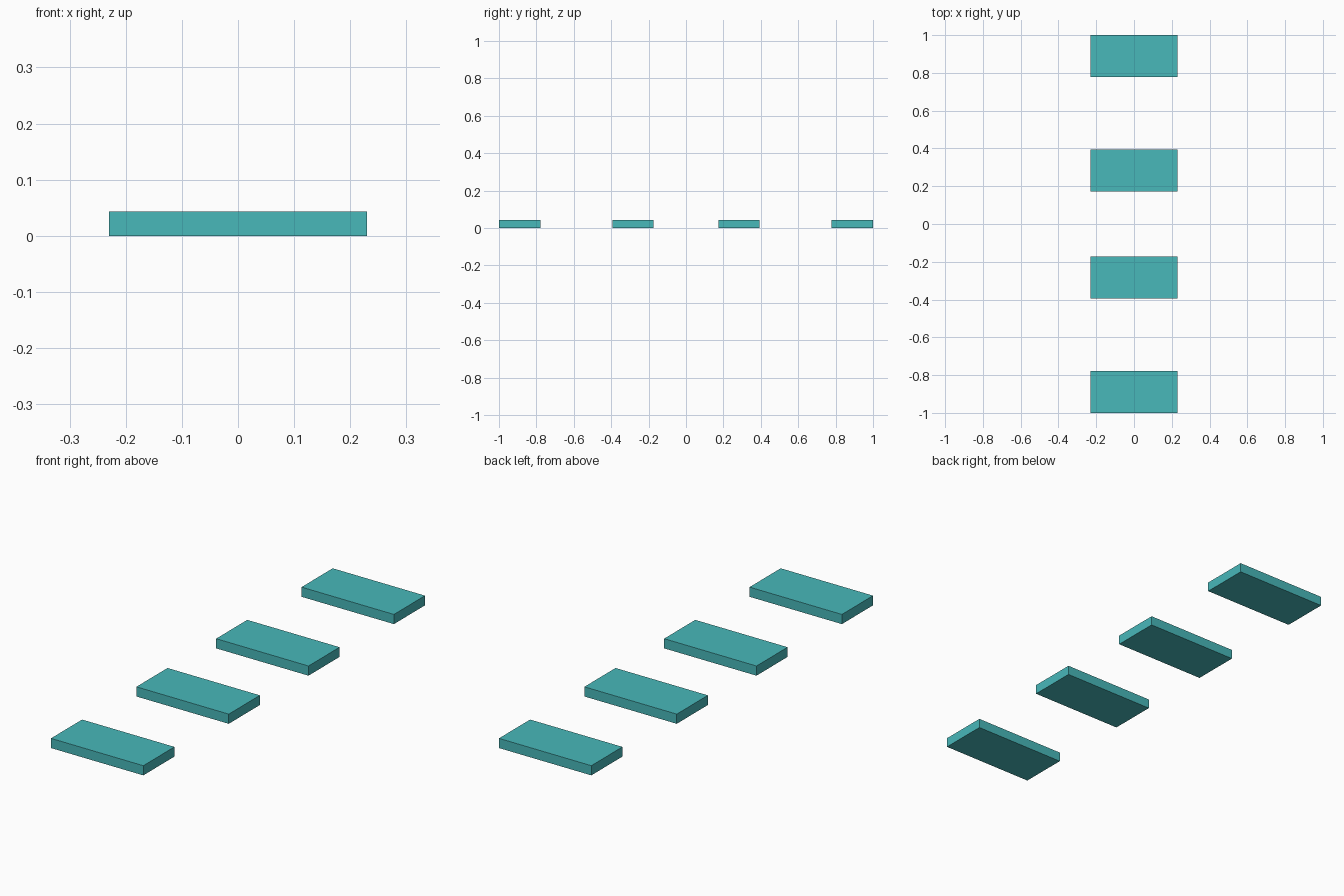
import bpy

if "Cube" in bpy.data.objects:
    bpy.data.objects.remove(bpy.data.objects["Cube"])

WIDTH, DEPTH, HEIGHT = 0.459, 0.221, 0.0435

teal = bpy.data.materials.new("teal")
teal.diffuse_color = (0.065, 0.48, 0.49, 1.0)
teal.use_nodes = True
teal.node_tree.nodes["Principled BSDF"].inputs["Base Color"].default_value = teal.diffuse_color


def slab(name, y):
    """Flat rectangular slab resting on the ground, centred at y."""
    bpy.ops.mesh.primitive_cube_add(size=1, location=(0, y, HEIGHT / 2))
    obj = bpy.context.object
    obj.name = name
    obj.scale = (WIDTH, DEPTH, HEIGHT)
    bpy.ops.object.transform_apply(location=False, rotation=False, scale=True)
    obj.data.materials.append(teal)


# Row of four slabs, mirrored front to back
for side, label in ((-1, "front"), (1, "back")):
    slab(f"outer_slab_{label}", side * (1 - DEPTH / 2))
    slab(f"inner_slab_{label}", side * 0.283)
